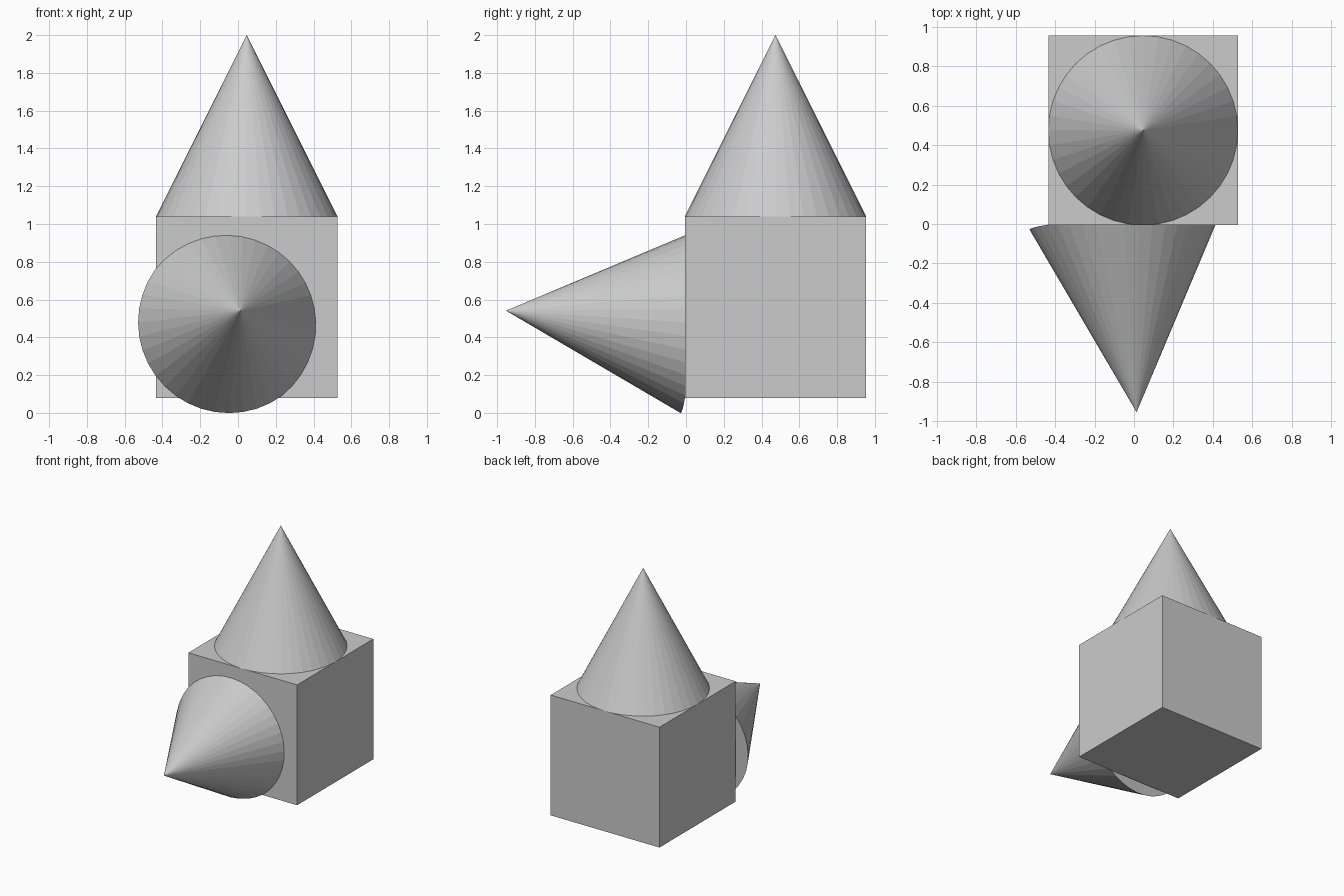
import bpy
from mathutils import Vector

if "Cube" in bpy.data.objects:
    bpy.data.objects.remove(bpy.data.objects["Cube"])

SIZE = 0.96  # cube side, cone height and cone base diameter

grey = bpy.data.materials.new("plain_grey")
grey.diffuse_color = (0.6, 0.6, 0.6, 1)
grey.use_nodes = True
grey.node_tree.nodes["Principled BSDF"].inputs["Base Color"].default_value = grey.diffuse_color


def finish(name):
    obj = bpy.context.object
    obj.name = name
    obj.data.materials.append(grey)
    return obj


def cone(name, base, tip):
    """Flat-faced cone from the base centre to the tip."""
    base, tip = Vector(base), Vector(tip)
    axis = tip - base
    bpy.ops.mesh.primitive_cone_add(
        vertices=40, radius1=SIZE / 2, radius2=0, depth=axis.length,
        location=(base + tip) / 2,
        rotation=axis.to_track_quat('Z', 'Y').to_euler())
    return finish(name)


# Cube body
bpy.ops.mesh.primitive_cube_add(size=SIZE, location=(0.046, 0.474, 0.56))
finish("cube_body")

# Upright cone on top
cone("top_cone", (0.046, 0.474, 1.04), (0.046, 0.474, 2.0))

# Slightly tilted cone pointing out of the front
cone("front_cone", (-0.05, 0.003, 0.478), (0.013, -0.953, 0.541))
